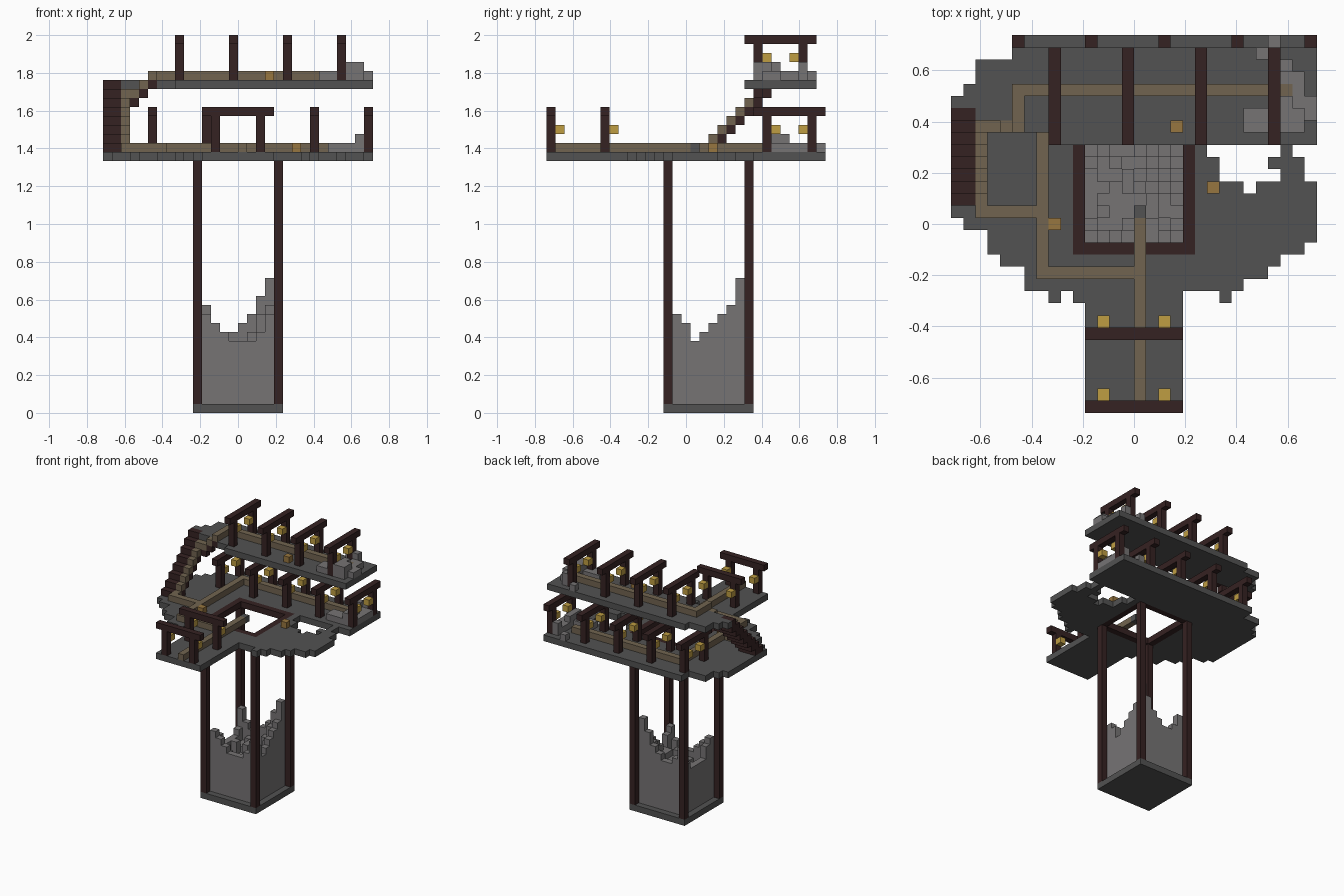
import bpy
import bmesh
import random
from mathutils import Vector

random.seed(4)
UNIT = 1 / 21            # edge of one block
cells = {}               # block position -> part name; later parts replace earlier ones

default_cube = bpy.data.objects.get("Cube")
if default_cube:
    bpy.data.objects.remove(default_cube, do_unlink=True)


def make_material(name, red, green, blue):
    material = bpy.data.materials.new(name)
    material.use_nodes = True
    colour = (red, green, blue, 1)
    material.diffuse_color = colour
    for node in material.node_tree.nodes:
        if node.type == "BSDF_PRINCIPLED":
            node.inputs["Base Color"].default_value = colour
            node.inputs["Roughness"].default_value = 0.9
    return material


dark_stone = make_material("dark stone", 0.085, 0.085, 0.085)
light_stone = make_material("light stone", 0.18, 0.173, 0.175)
dark_wood = make_material("dark wood", 0.036, 0.016, 0.016)
gravel = make_material("tan path", 0.165, 0.127, 0.08)
lamp = make_material("yellow lamp", 0.52, 0.34, 0.055)
crate_wood = make_material("orange wood", 0.31, 0.18, 0.05)


def fill(part, xs, ys, zs):
    """Fill a block range; each axis is one index or a (start, end) pair."""
    spans = [range(*a) if isinstance(a, tuple) else range(a, a + 1) for a in (xs, ys, zs)]
    for x in spans[0]:
        for y in spans[1]:
            for z in spans[2]:
                cells[x, y, z] = part


def clear(xs, ys, z):
    for x in range(*xs):
        for y in range(*ys):
            cells.pop((x, y, z), None)


BASE_X, BASE_Y = (-5, 5), (-2, 8)
HOLE_X, HOLE_Y = (-4, 4), (-1, 7)
LOW, HIGH = 28, 36       # slab layers of the two decks

# Lower deck: ragged round outline built from rows, front pier and arcade floor
fill("lower_deck", (-4, 4), (-15, -5), LOW)
rows = [(-9, 9, -5), (-9, 11, -4), (-11, 12, -3), (-12, 14, -2), (-12, 15, -1), (-14, 15, 0),
        (-15, 7, 4), (-15, 7, 5), (-15, 6, 6), (-15, 6, 7), (-14, 6, 11)]
for start, end, y in rows:
    fill("lower_deck", (start, end), y, LOW)
fill("lower_deck", (-15, 15), (1, 4), LOW)
fill("lower_deck", (-15, -9), (8, 11), LOW)
fill("lower_deck", (-13, -9), (12, 14), LOW)
fill("lower_deck", (-10, 15), (8, 16), LOW)
for x in (-7, -5, 7):
    fill("lower_deck", x, -6, LOW)
fill("lower_deck", (12, 14), (4, 6), LOW)
fill("lower_deck", 11, 5, LOW)
fill("lower_deck", 12, (6, 8), LOW)
clear((9, 10), (3, 4), LOW)

# Shaft: base, corner posts and the frame around the opening
fill("base", BASE_X, BASE_Y, 0)
fill("shaft_frame", BASE_X, BASE_Y, LOW)
clear(HOLE_X, HOLE_Y, LOW)
for x in (-5, 4):
    for y in (-2, 7):
        fill("shaft_posts", x, y, (1, LOW))

# Broken masonry inside the shaft, tall at the corners
edges = {
    "right": (11, 10, 8, 9, 10, 11, 12, 15),
    "left": (11, 10, 8, 8, 8, 8, 9, 12),
    "back": (12, 10, 9, 9, 10, 11, 13, 15),
    "front": (11, 10, 9, 8, 8, 8, 9, 11),
}
for i in range(8):
    for j in range(8):
        if i == 7:
            height = edges["right"][j]
        elif j == 7:
            height = edges["back"][i]
        elif i == 0:
            height = edges["left"][j]
        elif j == 0:
            height = edges["front"][i]
        else:
            height = max(random.randint(6, 8), 11 - 2 * (12 - i - j))
        fill("broken_masonry", HOLE_X[0] + i, HOLE_Y[0] + j, (1, height))

# Upper deck with its ragged landing
fill("upper_deck", (-7, 15), (7, 15), HIGH)
fill("upper_deck", (-10, -7), (8, 15), HIGH)
fill("upper_deck", (-13, -10), (9, 14), HIGH)
fill("upper_deck", (-15, -13), 10, HIGH)
fill("upper_deck", -14, 11, HIGH)

# Rubble at the broken end of each deck
for part, z, shift in (("upper_rubble", HIGH + 1, 0), ("lower_rubble", LOW + 1, 1)):
    heaps = [((9, 12), (8, 10), 0), (10, 14, 0), (12, (8, 14), 0), (13, (8, 13), 0),
             (14 - shift, (9, 11), 0), ((12, 14), (8, 10), 1), (12, 10, 1), (12, 13, 1)]
    for xs, ys, rise in heaps:
        xs, ys = [tuple(v + shift for v in a) if isinstance(a, tuple) else a + shift
                  for a in (xs, ys)]
        if shift and rise:
            xs = 13
        fill(part, xs, ys, z + rise)

# Paths on the lower deck
walk = LOW + 1
fill("lower_path", 0, (-15, 1), walk)
fill("lower_path", (-8, 0), -4, walk)
fill("lower_path", -8, (-4, 13), walk)
fill("lower_path", (-13, -8), 1, walk)
fill("lower_path", (-8, 12), 12, walk)
fill("path_end", 0, 1, walk)

# Paths on the upper deck
fill("upper_path", -10, (8, 12), HIGH + 1)
fill("upper_path", (-10, 13), 11, HIGH + 1)

# Staircase: wooden flight with a gravel lane that turns onto the upper deck
for step in range(8):
    y, z = 2 + step, walk + step
    fill("stairs", (-15, -13), y, (max(z - 1, walk), z + 1))
    if step < 7:
        fill("stairs", -13, y, (max(z - 1, walk), z))
        fill("stair_lane", -13, y, z)
for step in range(3):
    x, z = -12 + step, HIGH - 1 + step
    fill("stairs", x, 8, z - 1)
    fill("stair_lane", x, 8, z)


# Arches: two posts, a beam and hanging lamps
def arch_across_y(part, x, y, floor):
    for post, lamp_y in ((y + 1, y + 2), (y + 6, y + 5)):
        fill(part, x, post, (floor, floor + 4))
        fill("lamps", x, lamp_y, floor + 2)
    fill(part, x, (y, y + 8), floor + 4)


for x in range(-10, 15, 6):
    arch_across_y("lower_arches", x, 8, walk)
for x in range(-7, 12, 6):
    arch_across_y("upper_arches", x, 7, HIGH + 1)
for y in (-15, -9):
    for x in (-3, 2):
        fill("pier_gates", x, y, (walk, walk + 4))
        fill("lamps", x, y + 1, walk + 2)
    fill("pier_gates", (-4, 4), y, walk + 4)

# Loose crates
for x, y, z in ((3, 8, HIGH + 1), (6, 3, walk), (-7, 0, walk)):
    fill("crates", x, y, z)

part_materials = {
    "base": dark_stone, "lower_deck": dark_stone, "upper_deck": dark_stone,
    "path_end": dark_stone, "broken_masonry": light_stone,
    "upper_rubble": light_stone, "lower_rubble": light_stone,
    "shaft_frame": dark_wood, "shaft_posts": dark_wood, "stairs": dark_wood,
    "lower_arches": dark_wood, "upper_arches": dark_wood, "pier_gates": dark_wood,
    "lower_path": gravel, "upper_path": gravel, "stair_lane": gravel,
    "lamps": lamp, "crates": crate_wood,
}


def build(part, material):
    """Turn the blocks of one part into a mesh of its outer faces."""
    bm = bmesh.new()
    own = [c for c, name in cells.items() if name == part]
    for cell in own:
        for axis in range(3):
            for side in (-1, 1):
                normal = Vector((0, 0, 0))
                normal[axis] = side
                if cells.get(tuple(int(a + b) for a, b in zip(cell, normal))) == part:
                    continue
                u, v = Vector((0, 0, 0)), Vector((0, 0, 0))
                u[(axis + 1) % 3] = 0.5
                v[(axis + 2) % 3] = 0.5 * side
                centre = Vector(cell) + Vector((0.5, 0, 0.5)) + normal / 2
                corners = (-u - v, u - v, u + v, -u + v)
                bm.faces.new([bm.verts.new((centre + c) * UNIT) for c in corners])
    bmesh.ops.remove_doubles(bm, verts=bm.verts, dist=UNIT / 100)
    mesh = bpy.data.meshes.new(part)
    bm.to_mesh(mesh)
    bm.free()
    mesh.materials.append(material)
    bpy.context.collection.objects.link(bpy.data.objects.new(part, mesh))


for part, material in part_materials.items():
    build(part, material)
